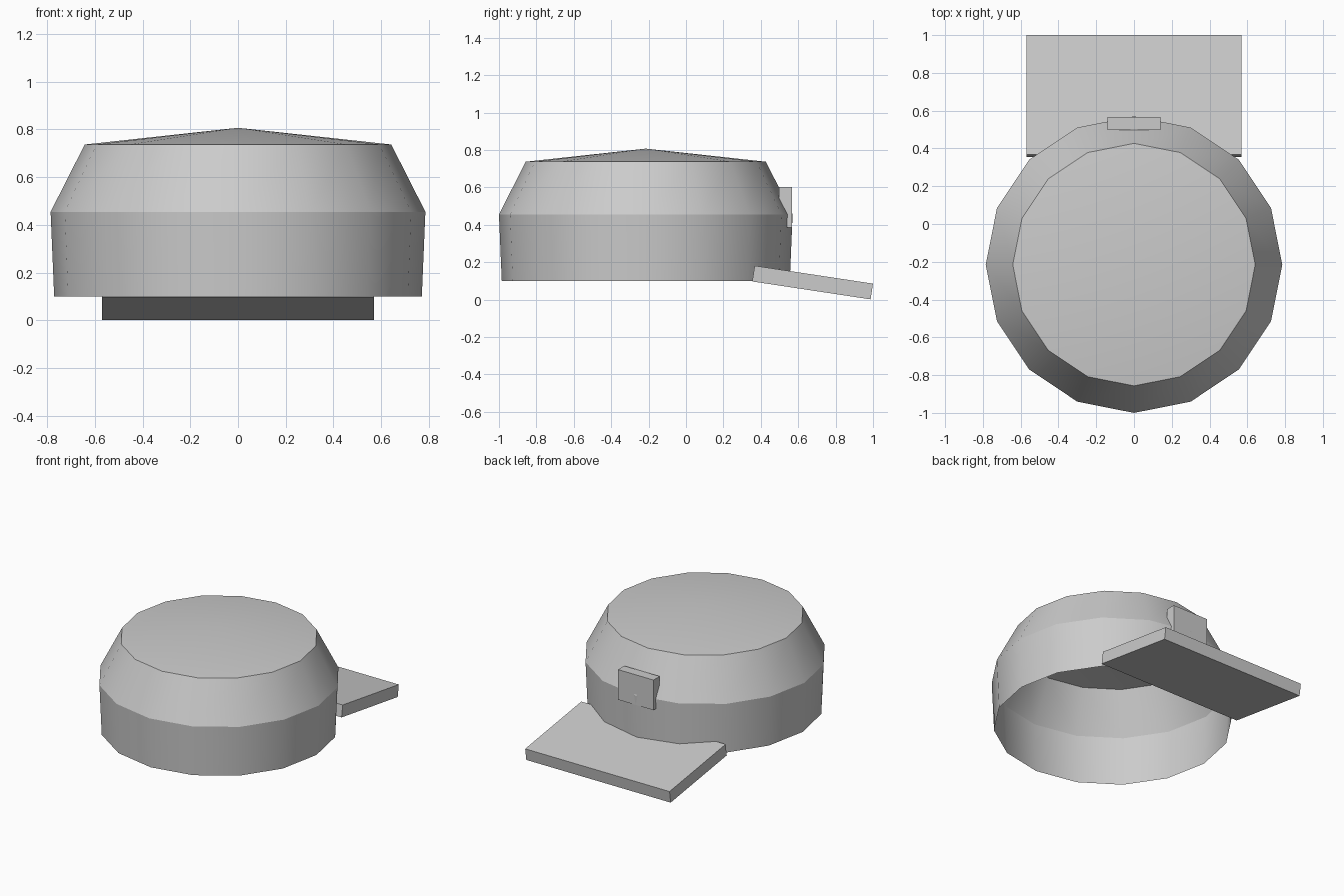
import bpy
import bmesh
from math import cos, sin, pi, radians

cube = bpy.data.objects.get("Cube")
if cube:
    bpy.data.objects.remove(cube, do_unlink=True)

grey = bpy.data.materials.new("light_grey")
grey.use_nodes = True
colour = (0.6, 0.6, 0.6, 1)
grey.diffuse_color = colour
grey.node_tree.nodes["Principled BSDF"].inputs["Base Color"].default_value = colour

SIDES = 16
CROWN_Y = -0.215


def add_object(name, bm):
    mesh = bpy.data.meshes.new(name)
    bm.to_mesh(mesh)
    bm.free()
    obj = bpy.data.objects.new(name, mesh)
    mesh.materials.append(grey)
    bpy.context.collection.objects.link(obj)
    return obj


def add_box(name, centre, size, tilt=0):
    bm = bmesh.new()
    bmesh.ops.create_cube(bm, size=1)
    bmesh.ops.scale(bm, vec=size, verts=bm.verts)
    obj = add_object(name, bm)
    obj.location = centre
    obj.rotation_euler.x = radians(tilt)
    return obj


# Crown: open, hollow shell with a shallow cone on top
bm = bmesh.new()
rings = []
for radius, z in [(0.77, 0.10), (0.785, 0.455), (0.642, 0.737)]:
    rings.append([bm.verts.new((radius * cos(2 * pi * i / SIDES),
                                radius * sin(2 * pi * i / SIDES), z))
                  for i in range(SIDES)])
apex = bm.verts.new((0, 0, 0.807))
for i in range(SIDES):
    j = (i + 1) % SIDES
    for low, high in zip(rings, rings[1:]):
        bm.faces.new((low[i], low[j], high[j], high[i]))
    bm.faces.new((rings[-1][i], rings[-1][j], apex))
crown = add_object("crown", bm)
crown.location.y = CROWN_Y
bpy.ops.object.select_all(action="DESELECT")
crown.select_set(True)
bpy.context.view_layer.objects.active = crown
bpy.ops.object.shade_smooth_by_angle(angle=radians(25))

# Brim: flat slab sloping down towards the back
add_box("brim", (0, 0.677, 0.091), (1.14, 0.64, 0.085), -8.6)

# Badge plate: small blank block above the brim
add_box("badge_plate", (0, 0.532, 0.493), (0.28, 0.07, 0.215))
